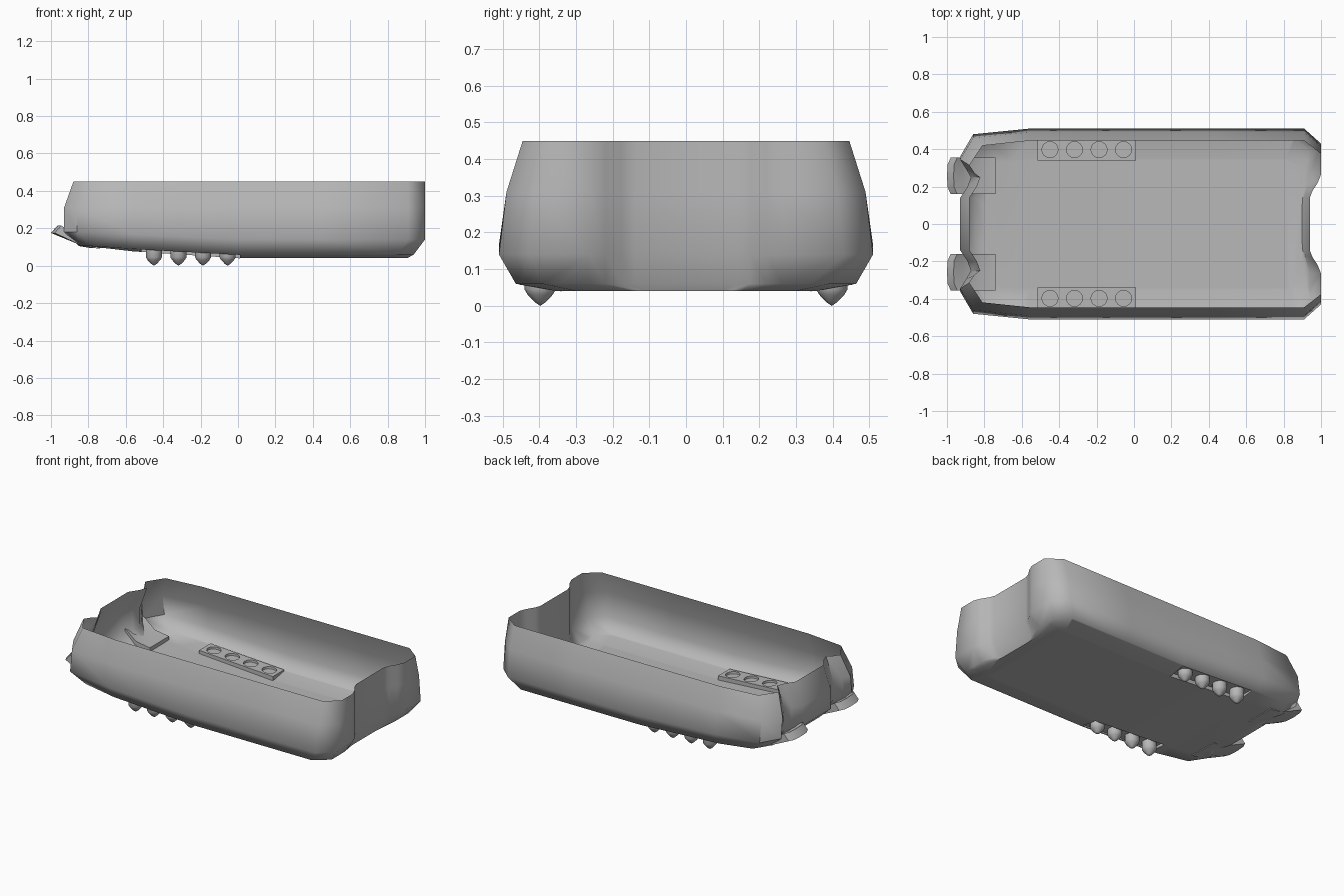
import bpy, bmesh, math

if "Cube" in bpy.data.objects:
    bpy.data.objects.remove(bpy.data.objects["Cube"])

# Dark grey finish shared by all parts
GREY = bpy.data.materials.new("dark_grey")
GREY.diffuse_color = (.48, .48, .48, 1)
GREY.use_nodes = True
GREY.node_tree.nodes["Principled BSDF"].inputs["Base Color"].default_value = GREY.diffuse_color


def finish(bm, name, angle=50):
    bmesh.ops.recalc_face_normals(bm, faces=bm.faces)
    me = bpy.data.meshes.new(name)
    bm.to_mesh(me)
    bm.free()
    me.materials.append(GREY)
    ob = bpy.data.objects.new(name, me)
    bpy.context.collection.objects.link(ob)
    bpy.ops.object.select_all(action='DESELECT')
    ob.select_set(True)
    bpy.context.view_layer.objects.active = ob
    bpy.ops.object.shade_smooth_by_angle(angle=math.radians(angle))
    return ob


def ramp(x):
    return min(max(-x / 0.84, 0), 1)


def bridge(bm, a, b):
    for i in range(len(a)):
        j = (i + 1) % len(a)
        bm.faces.new((a[i], a[j], b[j], b[i]))


# Half plan outline at the widest level: x, y, scoop depth
HALF = [(1, .14, -.06), (1, .175, -.047), (1, .22, -.018), (1, .265, 0),
        (1, .43, 0), (.91, .51, 0), (.45, .51, 0), (0, .51, 0), (-.3, .51, 0),
        (-.56, .51, 0), (-.86, .48, 0), (-.93, .36, 0), (-.93, .31, .03),
        (-.93, .25, .058), (-.93, .20, .04), (-.93, .14, 0)]
# Levels: z, lift at the left end, width scale, left inset, right inset, scoop
LEVELS = [(.45, 0, .873, .05, 0, 1), (.31, 0, .96, 0, 0, 1),
          (.14, .04, 1, 0, 0, 1), (.06, .045, .91, .08, .06, .5),
          (.04, .055, .69, .14, .095, .1)]

# Open-topped body shell
bm = bmesh.new()
rings = []
for z, lift, sy, dl, dr, k in LEVELS:
    half = []
    for x, y, off in HALF:
        px = x + k * off
        if x > .9:
            px -= dr
        if x < -.56:
            px += dl * min((-x - .56) / .3, 1)
        # keep the end scoops at their place while the sides taper
        wy = y if y < .3 and z > .05 else y * sy
        half.append((px, wy, z + lift * ramp(x)))
    loop = half + [(x, -y, z2) for x, y, z2 in reversed(half)]
    rings.append([bm.verts.new(c) for c in loop])
n = len(rings[0])
for a, b in zip(rings, rings[1:]):
    bridge(bm, a, b)
low = rings[-1]
for i in range(5, 10):                      # floor strips
    bm.faces.new((low[i], low[i + 1], low[n - 2 - i], low[n - 1 - i]))
bm.faces.new(low[:6] + low[n - 6:])         # floor ends
bm.faces.new(low[10:n - 10])

# Openings for the lamp trays
X0, X1, Y0, Y1 = -.515, .01, .34, .455
for co, no in [((X0, 0, 0), (1, 0, 0)), ((X1, 0, 0), (1, 0, 0)),
               ((0, Y0, 0), (0, 1, 0)), ((0, Y1, 0), (0, 1, 0)),
               ((0, -Y0, 0), (0, 1, 0)), ((0, -Y1, 0), (0, 1, 0))]:
    geom = set()
    for f in bm.faces:
        if all(v.co.z < .115 for v in f.verts):
            geom.add(f)
            geom.update(f.edges)
            geom.update(f.verts)
    bmesh.ops.bisect_plane(bm, geom=list(geom), plane_co=co, plane_no=no, dist=1e-5)
gone = []
for f in bm.faces:
    c = f.calc_center_median()
    if X0 < c.x < X1 and Y0 < abs(c.y) < Y1 and c.z < .12:
        gone.append(f)
bmesh.ops.delete(bm, geom=gone, context='FACES')
finish(bm, "body_shell", 53)


# Lamp trays: pierced plate, pointed cups with a lens, and a skirt
def tray(side, name):
    bm = bmesh.new()
    seg, w = 16, (X1 - X0) / 4
    cy, hy = (Y0 + Y1) / 2, (Y1 - Y0) / 2

    def top(x):
        return .067 - .055 * x

    for c in range(4):
        cx = X0 + w * (c + .5)
        tz = top(cx)
        sq = []
        for i in range(seg):
            t = 2 * math.pi * i / seg
            m = max(abs(math.cos(t)), abs(math.sin(t)))
            x = cx + math.cos(t) / m * w / 2
            sq.append(bm.verts.new((x, side * (cy + math.sin(t) / m * hy), top(x))))
        loops = [sq]
        for r, z in [(.043, None), (.043, .045), (.034, .03), (.015, .01)]:
            ring = []
            for i in range(seg):
                t = 2 * math.pi * i / seg
                x = cx + r * math.cos(t)
                ring.append(bm.verts.new((x, side * (cy + r * math.sin(t)),
                                          top(x) if z is None else z)))
            loops.append(ring)
        tip = bm.verts.new((cx, side * cy, 0))
        for a, b in zip(loops, loops[1:]):
            bridge(bm, a, b)
        for i in range(seg):
            bm.faces.new((loops[-1][i], loops[-1][(i + 1) % seg], tip))
        # flat lens just below the plate
        bm.faces.new([bm.verts.new((v.co.x, v.co.y, v.co.z - .014))
                      for v in loops[1]])
    bmesh.ops.remove_doubles(bm, verts=bm.verts, dist=1e-4)
    rim = [e for e in bm.edges if e.is_boundary and
           all(abs(abs(abs(v.co.y) - cy) - hy) < 1e-4
               or min(abs(v.co.x - X0), abs(v.co.x - X1)) < 1e-4 for v in e.verts)]
    for v in bmesh.ops.extrude_edge_only(bm, edges=rim)["geom"]:
        if isinstance(v, bmesh.types.BMVert):
            f = (abs(v.co.y) - .352) / .112         # meet the floor slope
            v.co.z = .04 + .02 * max(f, 0) - (.0655 - .012 * max(f, 0)) * v.co.x
    bmesh.ops.recalc_face_normals(bm, faces=bm.faces)
    for f in bm.faces:                              # lenses face up
        if len(f.verts) == seg and f.normal.z < 0:
            f.normal_flip()
    finish(bm, name, 40)


# End lips: a strip through the end wall with an upturned outer edge
LIP = [(-1, .175), (-.965, .215), (-.92, .185), (-.84, .135), (-.74, .12),
       (-.74, .09), (-.83, .105)]


def lip(side, name):
    bm = bmesh.new()
    rows = []
    for y, dx in [(.16, .02), (.195, .004), (.257, 0), (.32, .004), (.355, .02)]:
        rows.append([bm.verts.new((x + (dx if x < -.9 else 0), side * y, z))
                     for x, z in LIP])
    for a, b in zip(rows, rows[1:]):
        bridge(bm, a, b)
    bm.faces.new(rows[0])
    bm.faces.new(rows[-1])
    finish(bm, name, 30)


for side, label in ((1, "back"), (-1, "front")):
    tray(side, label + "_lamp_tray")
    lip(side, label + "_end_lip")
